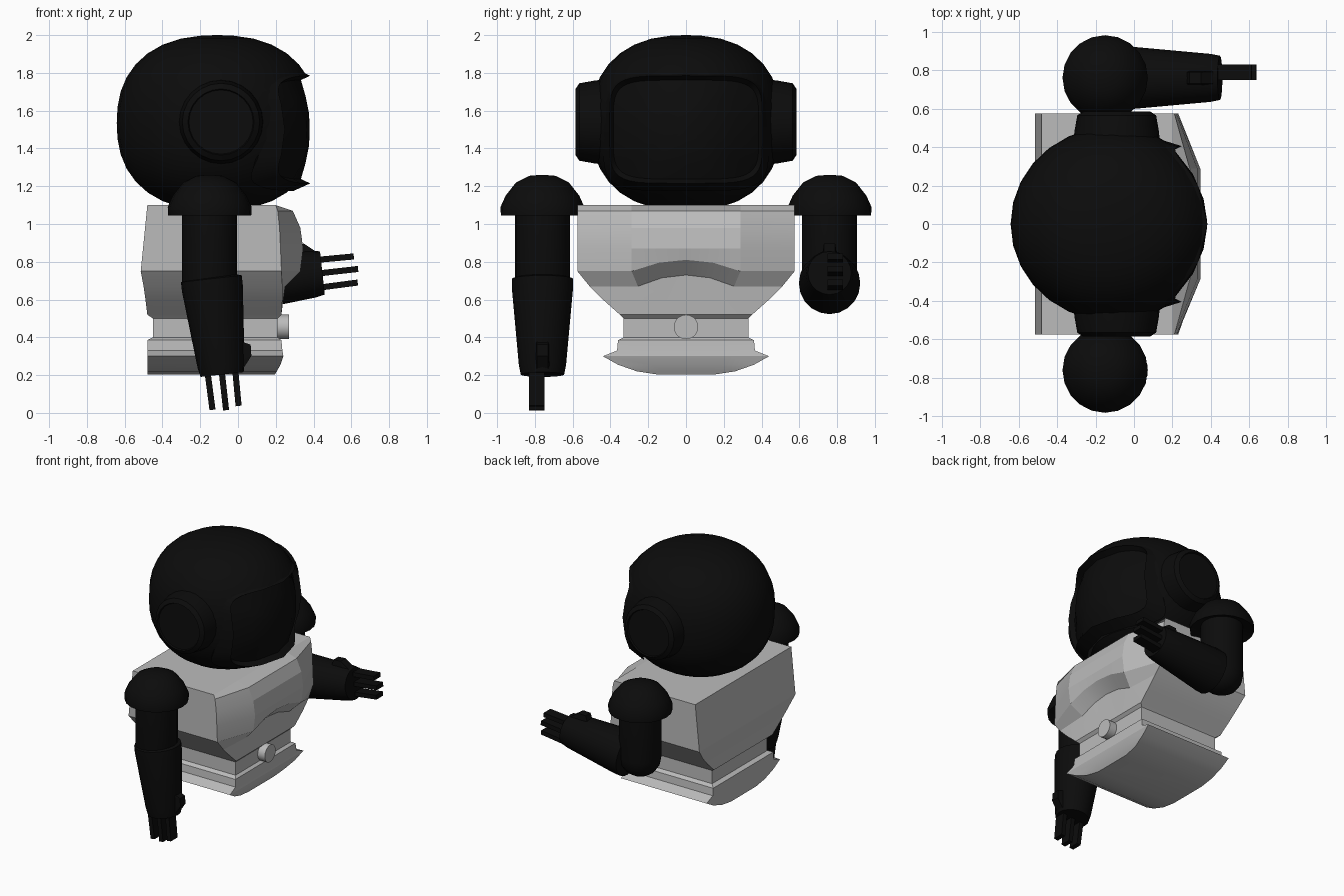
import bpy, bmesh, math
from mathutils import Matrix, Vector

if "Cube" in bpy.data.objects:
    bpy.data.objects.remove(bpy.data.objects["Cube"])


def material(name, v):
    m = bpy.data.materials.new(name)
    m.diffuse_color = (v, v, v, 1)
    m.use_nodes = True
    m.node_tree.nodes["Principled BSDF"].inputs["Base Color"].default_value = m.diffuse_color
    return m


BLACK = material("matte_black", 0.0035)
GREY = material("light_grey", 0.5)


def loft(name, rings, mat, matrix=Matrix(), smooth=None):
    """Skin a list of equal-length closed rings and cap both ends."""
    bm = bmesh.new()
    rows = [[bm.verts.new(matrix @ Vector(p)) for p in r] for r in rings]
    n = len(rows[0])
    for a, b in zip(rows, rows[1:]):
        for i in range(n):
            bm.faces.new((a[i], a[(i + 1) % n], b[(i + 1) % n], b[i]))
    bm.faces.new(rows[0][::-1])
    bm.faces.new(rows[-1])
    bmesh.ops.recalc_face_normals(bm, faces=bm.faces)
    me = bpy.data.meshes.new(name)
    bm.to_mesh(me)
    bm.free()
    me.materials.append(mat)
    ob = bpy.data.objects.new(name, me)
    bpy.context.collection.objects.link(ob)
    if smooth:
        bpy.ops.object.select_all(action='DESELECT')
        ob.select_set(True)
        bpy.context.view_layer.objects.active = ob
        bpy.ops.object.shade_smooth_by_angle(angle=math.radians(smooth))
    return ob


def lathe(name, profile, mat, matrix=Matrix(), n=20, smooth=35):
    rings = [[(r * math.cos(t), r * math.sin(t), z)
              for t in (2 * math.pi * i / n for i in range(n))] for r, z in profile]
    return loft(name, rings, mat, matrix, smooth)


def bar(name, top, bottom, sx, sy, mat, matrix):
    """Square bar between two points along local z."""
    corners = ((-1, -1), (1, -1), (1, 1), (-1, 1))
    return loft(name, [[(p[0] + a * sx / 2, p[1] + b * sy / 2, p[2])
                        for a, b in corners] for p in (top, bottom)], mat, matrix)


def place(x, y, z, axis='Y', angle=0):
    return Matrix.Translation((x, y, z)) @ Matrix.Rotation(math.radians(angle), 4, axis)


# Head: rounded barrel-like ball
CX, CZ, RX, RZ, YS, N = -0.11, 1.535, 0.532, 0.465, 0.95, 2.35


def head_radius(dz):
    return RX * max(0, 1 - abs(dz / RZ) ** N) ** (1 / N)


heights = [RZ * math.sin(math.radians(-84 + 168 * i / 16)) for i in range(17)]
profile = [(0.004, -RZ)] + [(head_radius(h), h) for h in heights] + [(0.004, RZ)]
head = lathe("head", profile, BLACK,
             place(CX, 0, CZ) @ Matrix.Diagonal((1, YS, 1, 1)), n=28, smooth=40)


# Visor: rounded rectangle loops that follow the head surface
def rounded(hw, hh, n=40):
    for i in range(n):
        t = 2 * math.pi * i / n
        c, s = math.cos(t), math.sin(t)
        yield (hw * math.copysign(abs(c) ** 0.4, c), hh * math.copysign(abs(s) ** 0.4, s))


def visor_loop(hw, hh, off):
    out = []
    for y, z in rounded(hw, hh):
        r = head_radius(z)
        x = math.sqrt(max(0.01, r * r - (y / YS) ** 2))
        out.append((CX + x + off, y, CZ - 0.035 + z))
    return out


cutter = loft("visor_cutter", [[(x, y, CZ - 0.035 + z) for y, z in rounded(0.41, 0.285)]
                               for x in (0.0, 0.8)], BLACK)
cutter.hide_render = True
cutter.hide_viewport = True
cut = head.modifiers.new("visor_opening", 'BOOLEAN')
cut.operation = 'DIFFERENCE'
cut.object = cutter
loft("visor", [visor_loop(*v) for v in ((0.44, 0.325, -0.015), (0.405, 0.285, 0.04),
                                        (0.385, 0.262, -0.025), (0.26, 0.18, -0.04),
                                        (0.13, 0.09, -0.042), (0.02, 0.015, -0.042))],
     BLACK, smooth=40)

# Ear pads
for side in (-1, 1):
    lathe("ear_pad", [(0.23, 0.36), (0.22, 0.48), (0.205, 0.565), (0.175, 0.585), (0.17, 0.575)],
          BLACK, place(-0.09, 0, 1.54, 'X', -90 * side), n=24)

# Torso: z, back x, front corner x, front middle x, half width, lift of the centre
sections = [
    (1.10, -.48, .20, .20, .575, 0), (1.07, -.483, .21, .29, .575, 0),
    (0.98, -.492, .22, .33, .575, 0), (0.87, -.503, .225, .345, .575, 0),
    (0.75, -.515, .23, .33, .575, .06), (0.67, -.50, .235, .25, .51, .06),
    (0.60, -.49, .235, .24, .44, .03), (0.52, -.48, .23, .23, .35, 0),
    (0.50, -.45, .21, .21, .33, 0), (0.40, -.45, .21, .21, .33, 0),
    (0.385, -.48, .23, .23, .36, 0), (0.33, -.48, .235, .235, .365, 0),
    (0.30, -.48, .24, .24, .44, 0), (0.255, -.48, .225, .225, .36, 0),
    (0.22, -.48, .205, .205, .26, 0), (0.203, -.48, .195, .195, .15, 0)]


def torso_ring(z, xb, xs, xm, w, lift):
    front = [(xm if abs(f) < 1 else xs, w * f, z + lift * k)
             for f, k in ((-1, 0), (-.5, 0), (-.25, .75), (0, 1), (.25, .75), (.5, 0), (1, 0))]
    return [(xb, -w, z)] + front + [(xb, w, z)]


loft("torso", [torso_ring(*s) for s in sections], GREY, smooth=12)

# Belly button
lathe("belly_button", [(0.065, 0), (0.065, 0.065)], GREY, place(0.205, 0, 0.455, 'Y', 90))

# Arms: shoulder cap, upper arm, forearm with thumb and fingers
for side, ex, ez, bend in ((-1, -0.14, 0.70, -6.4), (1, -0.05, 0.685, -96.4)):
    y = side * 0.76
    lathe("shoulder_cap", [(0.14, 1.08), (0.22, 1.045), (0.222, 1.09), (0.195, 1.15),
                           (0.14, 1.22), (0.07, 1.255), (0.01, 1.26)],
          BLACK, place(-0.15, y, 0))
    lathe("upper_arm", [(0.05, 0.56), (0.10, 0.59), (0.135, 0.64), (0.146, 0.70), (0.146, 1.10)],
          BLACK, place(-0.15, y, 0))
    lower = place(ex, y, ez, 'Y', bend)
    lathe("forearm", [(0.10, 0.03), (0.162, 0.01), (0.162, -0.04), (0.125, -0.45), (0.115, -0.5)],
          BLACK, lower)
    loft("thumb", [[(0.09, -.04, z0), (x, -.03, z1), (x, .03, z1), (0.09, .04, z0)]
                   for x, z0, z1 in ((0.125, -0.33, -0.34), (0.168, -0.35, -0.36),
                                     (0.165, -0.44, -0.42), (0.115, -0.49, -0.48))],
         BLACK, lower)
    for fx, tip in ((-0.075, 0.68), (0.0, 0.69), (0.072, 0.675)):
        bar("finger", (fx, side * 0.03, -0.48), (fx * 0.95, side * 0.03, -tip),
            0.032, 0.08, BLACK, lower)
